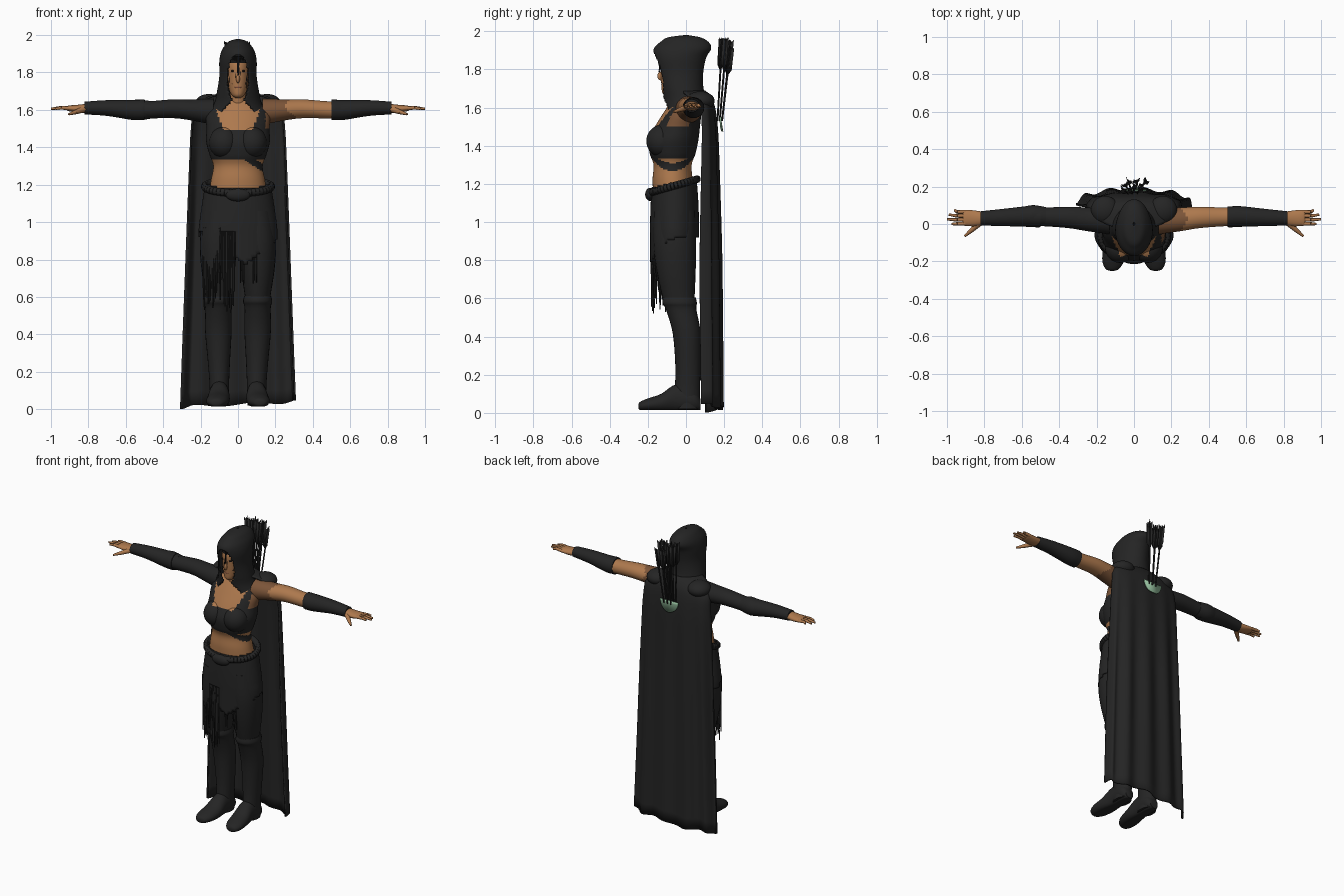
import bpy, bmesh, math, random
from mathutils import Vector

random.seed(4)
cube = bpy.data.objects.get("Cube")
if cube:
    bpy.data.objects.remove(cube)


def material(name, rgb):
    m = bpy.data.materials.new(name)
    m.use_nodes = True
    m.diffuse_color = (*rgb, 1)
    m.node_tree.nodes["Principled BSDF"].inputs["Base Color"].default_value = (*rgb, 1)
    return m


CLOTH, SKIN, SHADE, GREEN, HAIR, LIP = range(6)
MATS = [material("black cloth", (0.018, 0.018, 0.018)), material("skin", (0.42, 0.19, 0.075)),
        material("dark skin", (0.2, 0.09, 0.04)), material("pale green lining", (0.3, 0.52, 0.34)),
        material("black hair", (0.006, 0.006, 0.006)), material("lips", (0.25, 0.09, 0.05))]


def finish(name, bm, rule, thick=0, angle=50):
    """Colour faces by a rule (None cuts the face away) and make the object."""
    bmesh.ops.recalc_face_normals(bm, faces=bm.faces)
    cut = []
    for f in bm.faces:
        index = rule(f.calc_center_median()) if callable(rule) else rule
        if index is None:
            cut.append(f)
        else:
            f.material_index = index
    bmesh.ops.delete(bm, geom=cut, context='FACES')
    me = bpy.data.meshes.new(name)
    bm.to_mesh(me)
    bm.free()
    for m in MATS:
        me.materials.append(m)
    ob = bpy.data.objects.new(name, me)
    bpy.context.collection.objects.link(ob)
    if thick:
        mod = ob.modifiers.new("thickness", 'SOLIDIFY')
        mod.thickness = thick
    bpy.ops.object.select_all(action='DESELECT')
    ob.select_set(True)
    bpy.context.view_layer.objects.active = ob
    bpy.ops.object.shade_smooth_by_angle(angle=math.radians(angle))
    return ob


def smooth_rows(rows, k):
    """Catmull-Rom interpolation between cross-sections."""
    out = []
    for i in range(len(rows) - 1):
        p = [rows[max(0, min(len(rows) - 1, i + j))] for j in (-1, 0, 1, 2)]
        for s in range(k):
            t = s / k
            out.append([0.5 * (2 * b + (c - a) * t + (2 * a - 5 * b + 4 * c - d) * t * t
                               + (3 * b - a - 3 * c + d) * t ** 3) for a, b, c, d in zip(*p)])
    return out + [list(rows[-1])]


def loft(name, axis, rows, rule, n=24, k=4, side=1, thick=0, floor=0):
    """Ellipse sections (position, centre a, centre b, radius a, radius b) along an axis."""
    bm = bmesh.new()
    rings = []
    for t, ca, cb, ra, rb in smooth_rows(rows, k):
        ring = []
        for i in range(n):
            w = 2 * math.pi * i / n
            a, b = ca + ra * math.cos(w), cb + rb * math.sin(w)
            x, y, z = {'X': (t, a, b), 'Y': (a, t, b), 'Z': (a, b, t)}[axis]
            ring.append(bm.verts.new((x * side, y, max(z, floor))))
        rings.append(ring)
    for r, q in zip(rings, rings[1:]):
        for i in range(n):
            bm.faces.new((r[i], r[(i + 1) % n], q[(i + 1) % n], q[i]))
    if not thick:
        bm.faces.new(rings[0])
        bm.faces.new(rings[-1])
    return finish(name, bm, rule, thick)


def ball(name, centre, radii, rule):
    bm = bmesh.new()
    bmesh.ops.create_uvsphere(bm, u_segments=32, v_segments=24, radius=1)
    for v in bm.verts:
        v.co = Vector(c + p * r for c, p, r in zip(centre, v.co, radii))
    return finish(name, bm, rule)


def rod(bm, a, b, r1, r2, n=6):
    """Tapered rod between two points."""
    a, b = Vector(a), Vector(b)
    turn = (b - a).to_track_quat('Z', 'Y').to_matrix().to_4x4()
    turn.translation = (a + b) / 2
    bmesh.ops.create_cone(bm, cap_ends=True, segments=n, radius1=r1, radius2=r2,
                          depth=(b - a).length, matrix=turn)


# Torso with cropped top, neckline, bare shoulder and waist strap
def top_rule(c):
    x, y, z = c
    band = max(1.37 - 0.6 * x, 1.29)
    if x > 0 and abs(z - band) < 0.02:
        return CLOTH
    if z < 1.335:
        return SKIN
    if y < 0.02 and z > 1.49 + 2.5 * max(0, abs(x) - 0.075) and abs(x) < 0.115:
        return SKIN
    if x > 0.145 and z > 1.5:
        return SHADE
    return CLOTH


loft("torso", 'Z', [(1.1, 0, -.06, .165, .11), (1.22, 0, -.07, .145, .105), (1.3, 0, -.07, .132, .1),
                    (1.36, 0, -.07, .152, .12), (1.43, 0, -.065, .17, .13), (1.5, 0, -.045, .168, .118),
                    (1.57, 0, -.02, .17, .1), (1.63, 0, 0, .13, .08), (1.67, 0, 0, .06, .05)],
     top_rule, n=72, k=9)
for s, word in ((1, "left"), (-1, "right")):
    ball(word + "_bust", (s * .075, -.125, 1.425), (.08, .083, .085), top_rule)

# Neck, head and face
loft("neck", 'Z', [(1.56, 0, -.02, .05, .05), (1.63, 0, -.03, .042, .045), (1.72, 0, -.04, .042, .045)], SKIN)
loft("head", 'Z', [(1.665, 0, -.09, .015, .02), (1.68, 0, -.08, .034, .045), (1.72, 0, -.06, .051, .069),
                   (1.78, 0, -.05, .06, .083), (1.85, 0, -.05, .06, .083), (1.9, 0, -.045, .035, .05)],
     lambda c: HAIR if c.z > 1.85 or c.y > -.05 else SKIN)
ball("nose", (0, -.134, 1.765), (.01, .016, .022), SKIN)
ball("mouth", (0, -.123, 1.722), (.018, .007, .007), LIP)
for s, word in ((1, "left"), (-1, "right")):
    ball(word + "_eye", (s * .026, -.124, 1.808), (.013, .005, .006), HAIR)
bm = bmesh.new()
for i in range(22):
    x = random.uniform(-.055, .055)
    drop = 1.8 - 1.6 * abs(x) + random.uniform(-.02, .03)
    rod(bm, (x * .8, -.128 + abs(x) * .7, 1.885), (x * 1.05, -.143 + abs(x) * .9, drop), .006, .001)
finish("hair_strands", bm, HAIR)


# Hood with a pointed back and a face opening
def hood_rule(c):
    face = (c.x / .061) ** 2 + ((c.z - 1.765) / .13) ** 2 < 1
    throat = c.z < 1.68 and abs(c.x) < .035 + .9 * max(0, 1.65 - c.z)
    return None if c.y < -.02 and (face or throat) else CLOTH


loft("hood", 'Z', [(1.58, 0, .01, .155, .125), (1.64, 0, -.005, .125, .115), (1.7, 0, -.02, .112, .112),
                   (1.78, 0, -.03, .1, .12), (1.86, 0, -.032, .1, .137), (1.91, 0, -.018, .09, .15),
                   (1.945, 0, -.008, .07, .125), (1.968, 0, -.01, .045, .085), (1.98, 0, 0, .005, .01)],
     hood_rule, n=72, k=8, thick=.008)

# Cape hanging from the shoulders in soft folds
bm = bmesh.new()
grid = []
for z, half, mid, edge in smooth_rows([(1.69, .1, .1, -.02), (1.665, .17, .125, .01), (1.61, .235, .15, .07),
                                       (1.5, .252, .165, .085), (1.3, .262, .172, .085),
                                       (.7, .285, .182, .082), (.025, .31, .188, .09)], 6):
    row = []
    for i in range(61):
        u = i / 30 - 1
        w = u * math.pi / 2
        fall = min(1, max(0, (1.65 - z) / .8))
        hem = (.02 * u + .008 * math.sin(9 * u)) * max(0, 1 - z * 3)
        row.append(bm.verts.new((half * math.sin(w),
                                 edge + (mid - edge) * math.cos(w) ** .7 + .011 * fall * math.sin(u * 17),
                                 z + hem)))
    grid.append(row)
for r, q in zip(grid, grid[1:]):
    for i in range(60):
        bm.faces.new((r[i], r[i + 1], q[i + 1], q[i]))
finish("cape", bm, CLOTH, .01)
for s, word in ((1, "left"), (-1, "right")):
    ball(word + "_shoulder_drape", (s * .155, .075, 1.635), (.075, .075, .05), CLOTH)


# Skirt with an angled hem, belt and buckle
def skirt_rule(c):
    x, y, z = c
    if z > 1.21 + .25 * (y + .06):
        return None
    if x < -.01 and y < -.06:
        hem = .95
    elif y < -.06:
        hem = .77 + .8 * abs(x - .04)
    else:
        hem = .92
    return CLOTH if z > hem else None


loft("skirt", 'Z', [(1.25, 0, -.06, .16, .112), (1.2, 0, -.06, .175, .118), (1.1, 0, -.06, .192, .125),
                    (1.0, 0, -.06, .206, .128), (.92, 0, -.06, .211, .128), (.75, 0, -.06, .2, .128)],
     skirt_rule, n=96, k=10, thick=.008)
bm = bmesh.new()
belt = [(.178 * math.cos(w), -.062 + .12 * math.sin(w), 1.19 + .035 * math.sin(w))
        for w in [i * math.pi / 24 for i in range(49)]]
for a, b in zip(belt, belt[1:]):
    rod(bm, a, b, .02, .02, 10)
finish("belt", bm, CLOTH)
ball("belt_buckle", (0, -.188, 1.145), (.065, .026, .034), CLOTH)

# Hanging fringe strips
bm = bmesh.new()
for i in range(34):
    x = -.185 + .165 * i / 33
    y = -.06 - .122 * math.sqrt(1 - (x / .21) ** 2)
    rod(bm, (x, y, .97), (x, y + random.uniform(0, .02), random.uniform(.52, .74)), .006, .003, 4)
for i in range(8):
    x = random.uniform(.01, .1)
    rod(bm, (x, -.165, .85), (x, -.155, random.uniform(.64, .72)), .004, .002, 4)
finish("skirt_fringe", bm, CLOTH)

# Legs, boots, arms and hands
for s, word in ((1, "left"), (-1, "right")):
    loft(word + "_trouser_leg", 'Z', [(1.06, .09, -.06, .095, .11), (.9, .104, -.06, .1, .112),
                                      (.75, .106, -.052, .09, .103), (.6, .105, -.038, .068, .083),
                                      (.52, .105, -.025, .06, .07)], CLOTH, side=s)
    loft(word + "_boot", 'Z', [(.605, .105, -.035, .072, .086), (.575, .105, -.033, .078, .09),
                               (.54, .105, -.025, .07, .08), (.42, .105, .003, .071, .073),
                               (.25, .102, .01, .059, .066), (.13, .1, .008, .052, .066),
                               (.02, .1, .005, .05, .068)], CLOTH, side=s)
    loft(word + "_foot", 'Y', [(.075, .1, .045, .03, .03), (.04, .1, .065, .05, .06), (-.05, .1, .075, .053, .075),
                               (-.13, .105, .052, .061, .048), (-.2, .112, .042, .057, .034),
                               (-.24, .116, .036, .036, .022), (-.25, .117, .034, .012, .01)],
         CLOTH, side=s, floor=.014)
    loft(word + "_arm", 'X', [(.13, .015, 1.59, .07, .07), (.25, .025, 1.6, .063, .056), (.35, .035, 1.606, .057, .05),
                              (.48, .038, 1.6, .05, .046), (.57, .04, 1.6, .05, .047), (.7, .035, 1.61, .042, .039),
                              (.82, .03, 1.61, .033, .03)],
         lambda c: CLOTH if c.x < 0 or c.x > .5 else SHADE if c.x < .24 + 1.2 * abs(c.z - 1.62) else SKIN,
         n=32, k=8, side=s)
    loft(word + "_bracer", 'X', [(.5, .038, 1.6, .054, .055), (.515, .038, 1.6, .056, .055), (.57, .04, 1.6, .055, .053),
                                 (.7, .035, 1.61, .046, .042), (.82, .03, 1.61, .038, .034)], CLOTH, side=s)
    loft(word + "_palm", 'X', [(.79, .03, 1.61, .033, .026), (.85, .03, 1.606, .042, .022),
                               (.9, .033, 1.608, .043, .016), (.915, .033, 1.608, .04, .011)], SKIN, side=s)
    bm = bmesh.new()
    for j, tip in enumerate((.975, 1, .99, .96)):
        y = .002 + .021 * j
        mid = (s * .945, y - .001, 1.612)
        rod(bm, (s * .9, y, 1.608), mid, .011, .0095, 8)
        rod(bm, mid, (s * tip, y - .002 + .004 * j, 1.606), .0095, .006, 8)
    rod(bm, (s * .825, .005, 1.603), (s * .87, -.035, 1.588), .017, .012, 8)
    rod(bm, (s * .87, -.035, 1.588), (s * .905, -.065, 1.577), .012, .006, 8)
    finish(word + "_fingers", bm, SKIN)
loft("sleeve_elbow_folds", 'X', [(.47, .04, 1.6, .05, .048), (.54, .045, 1.6, .056, .055),
                                 (.6, .04, 1.6, .05, .047)], CLOTH, side=-1)

# Quiver mouth showing through the cape, and arrows
bm = bmesh.new()
bm.faces.new([bm.verts.new((.068 * math.cos(w), .188 - .012 * abs(math.cos(w)), 1.55 - .075 * math.sin(w)))
              for w in [i * math.pi / 16 for i in range(17)]])
finish("quiver_lining", bm, GREEN, .009)
bm = bmesh.new()
for i in range(9):
    u = i / 4 - 1
    base = Vector((u * .035, .165 + .012 * (i % 3), 1.53))
    tip = Vector((u * .065, .19 + .022 * (i % 3), 1.965 - random.uniform(0, .06)))
    rod(bm, base, tip, .005, .005)
    for turn in range(3):
        w = turn * math.tau / 3 + i
        out = Vector((math.cos(w), math.sin(w), 0)) * .019
        pts = (base.lerp(tip, .62), base.lerp(tip, .7) + out, tip + out + Vector((0, 0, .005)), base.lerp(tip, .96))
        bm.faces.new([bm.verts.new(p) for p in pts])
finish("arrows", bm, CLOTH, .003)
